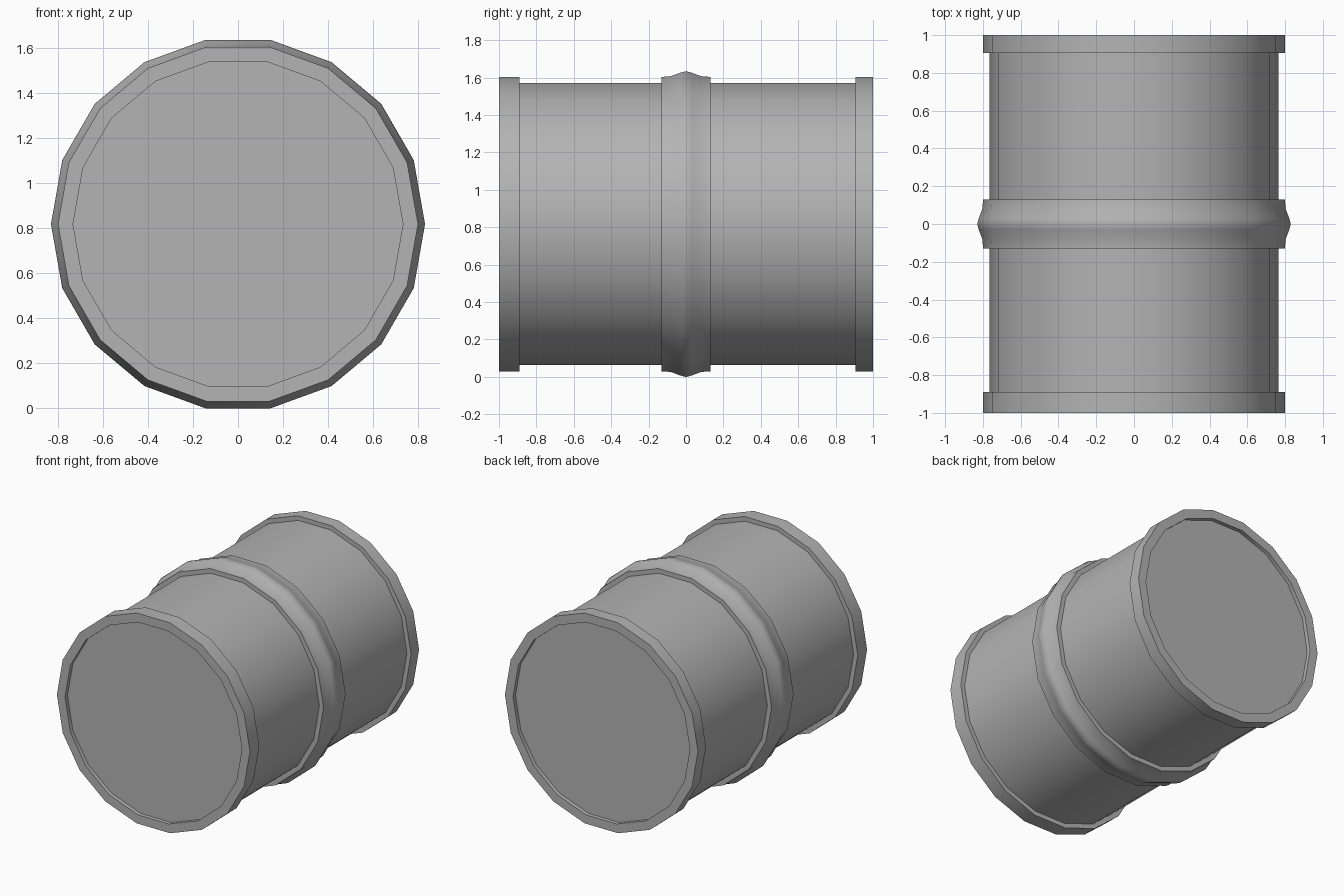
import bpy, bmesh
from math import cos, sin, radians, pi

if "Cube" in bpy.data.objects:
    bpy.data.objects.remove(bpy.data.objects["Cube"])

SIDES = 18
CENTRE_Z = 0.817

# dark grey metal
metal = bpy.data.materials.new("dark_grey")
metal.diffuse_color = (0.455, 0.455, 0.455, 1)
metal.use_nodes = True
metal.node_tree.nodes["Principled BSDF"].inputs["Base Color"].default_value = metal.diffuse_color


def lathe(name, profile):
    """Revolve (y, radius) points around the y axis and cap both ends."""
    bm = bmesh.new()
    rings = []
    for y, r in profile:
        rings.append([bm.verts.new((r * cos(2 * pi * i / SIDES), y,
                                    CENTRE_Z + r * sin(2 * pi * i / SIDES)))
                      for i in range(SIDES)])
    for a, b in zip(rings, rings[1:]):
        for i in range(SIDES):
            j = (i + 1) % SIDES
            bm.faces.new((a[i], a[j], b[j], b[i]))
    bm.faces.new(rings[0])
    bm.faces.new(rings[-1])
    bmesh.ops.recalc_face_normals(bm, faces=bm.faces)
    mesh = bpy.data.meshes.new(name)
    bm.to_mesh(mesh)
    bm.free()
    mesh.materials.append(metal)
    obj = bpy.data.objects.new(name, mesh)
    bpy.context.collection.objects.link(obj)
    bpy.ops.object.select_all(action='DESELECT')
    bpy.context.view_layer.objects.active = obj
    obj.select_set(True)
    bpy.ops.object.shade_smooth_by_angle(angle=radians(30))
    return obj


BODY, RIM, LID, PEAK = 0.765, 0.799, 0.732, 0.83

# front end: recessed lid and raised rim
front = [(-0.97, LID), (-1, LID), (-1, RIM), (-0.89, RIM), (-0.89, BODY)]
# middle hoop with a rounded bulge
half_hoop = [(-0.13, BODY), (-0.13, RIM), (-0.08, RIM + 0.004), (-0.03, 0.822)]
hoop = half_hoop + [(0, PEAK)] + [(-y, r) for y, r in reversed(half_hoop)]
# back end: slightly narrower rim
back = [(0.905, BODY), (0.905, RIM), (1, RIM), (1, LID), (0.97, LID)]

lathe("drum", front + hoop + back)
